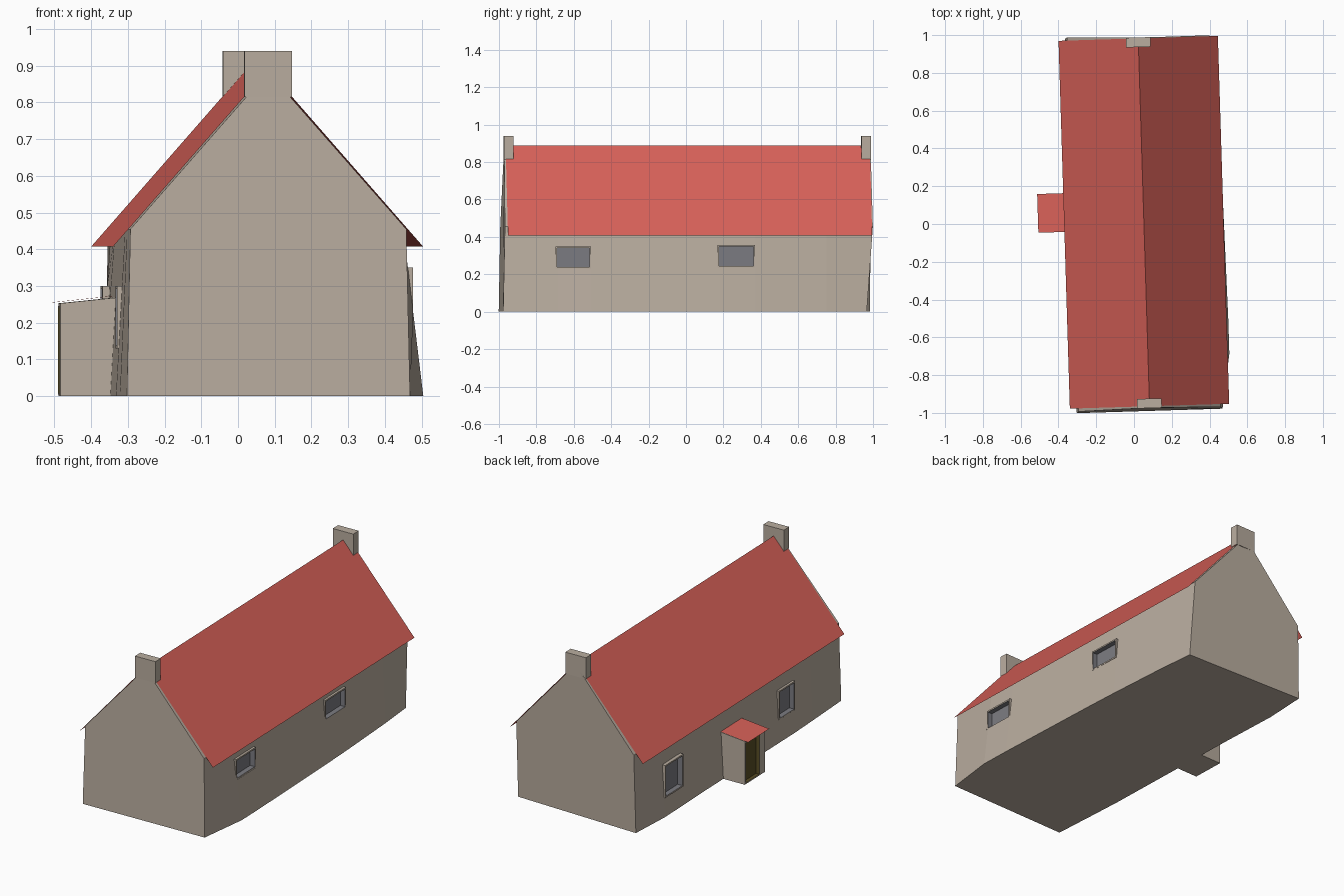
import bpy, bmesh
from math import radians
from mathutils import Matrix

if "Cube" in bpy.data.objects:
    bpy.data.objects.remove(bpy.data.objects["Cube"])

# The whole cottage is turned slightly about z
PLACE = Matrix.Translation((0.0525, 0, 0)) @ Matrix.Rotation(radians(1.76), 4, 'Z')


def material(name, rgb):
    m = bpy.data.materials.new(name)
    m.diffuse_color = (*rgb, 1)
    m.use_nodes = True
    m.node_tree.nodes["Principled BSDF"].inputs["Base Color"].default_value = m.diffuse_color
    return m


STONE = material("stone", (0.49, 0.42, 0.35))
TILE = material("red_tile", (0.69, 0.12, 0.10))
GLASS = material("glass", (0.20, 0.20, 0.22))
WOOD = material("dark_wood", (0.10, 0.075, 0.018))


def make(name, verts, faces, *mats, solid=True):
    me = bpy.data.meshes.new(name)
    me.from_pydata(verts, [], faces)
    if solid:
        bm = bmesh.new()
        bm.from_mesh(me)
        bmesh.ops.recalc_face_normals(bm, faces=bm.faces)
        bm.to_mesh(me)
        bm.free()
    for m in mats:
        me.materials.append(m)
    ob = bpy.data.objects.new(name, me)
    ob.matrix_world = PLACE
    bpy.context.collection.objects.link(ob)
    return ob


def box(name, x, y, z, *mats):
    v = [(a, b, c) for a in x for b in y for c in z]
    f = [(0, 1, 3, 2), (4, 6, 7, 5), (0, 4, 5, 1), (2, 3, 7, 6), (0, 2, 6, 4), (1, 5, 7, 3)]
    return make(name, v, f, *mats)


def opening(name, wall, side, out, y, z, fill, border=0.012, depth=0.03):
    """Cut a recess in the wall and set a framed panel into it."""
    cutter = box("cutter", sorted((side * (out - 0.05), side * (out + 0.1))), y, z)
    cutter.hide_render = True
    mod = wall.modifiers.new("cut", 'BOOLEAN')
    mod.operation, mod.object, mod.solver = 'DIFFERENCE', cutter, 'EXACT'
    bpy.context.view_layer.objects.active = wall
    bpy.ops.object.modifier_apply(modifier=mod.name)
    bpy.data.objects.remove(cutter)

    ob = box(name, sorted((side * (out - 0.05), side * out)), y, z, STONE, fill)
    bm = bmesh.new()
    bm.from_mesh(ob.data)
    face = max(bm.faces, key=lambda f: side * f.calc_center_median().x)
    bmesh.ops.inset_individual(bm, faces=[face], thickness=border)
    face.material_index = 1
    for v in bmesh.ops.extrude_discrete_faces(bm, faces=[face])['faces'][0].verts:
        v.co.x -= side * depth
    bm.to_mesh(ob.data)
    bm.free()
    # close the sides between rim and sunken panel
    return ob


# Uneven stone walls: y station, left bulge, right bulge at the foot
stations = [(-0.99, 0, 0), (-0.70, 0.01, 0.045), (-0.52, 0.015, 0.045), (0.17, 0.015, 0.035),
            (0.36, 0.015, 0.03), (0.74, 0.02, 0.015), (0.975, 0, 0)]
verts = []
for i, (y, bl, br) in enumerate(stations):
    ring = [(-0.386 - bl, y, 0), (-0.376, y, 0.455), (0, y, 0.883), (0.376, y, 0.455), (0.386 + br, y, 0)]
    if i == 0:      # front gable leans in
        lean = (0, 0.008, 0.017, 0.01, 0)
    elif i == 6:    # back gable is twisted
        lean = (0.02, 0.025, 0.012, 0.013, -0.02)
    else:
        lean = (0,) * 5
    verts += [(px, py + d, pz) for (px, py, pz), d in zip(ring, lean)]
faces = [tuple(range(5)), tuple(range(30, 35))]
for i in range(6):
    for k in range(5):
        a, b = i * 5 + k, i * 5 + (k + 1) % 5
        faces.append((a, b, b + 5, a + 5))
walls = make("walls", verts, faces, STONE)

# Windows
windows = [("right_front", 1, 0.402, (-0.71, -0.52), (0.23, 0.35)),
           ("right_back", 1, 0.398, (0.157, 0.358), (0.237, 0.357)),
           ("left_back", -1, 0.405, (0.565, 0.74), (0.11, 0.30)),
           ("left_front", -1, 0.398, (-0.525, -0.37), (0.13, 0.30))]
for n, side, out, y, z in windows:
    opening("window_" + n, walls, side, out, y, z, GLASS)

# Main roof: two thin slopes
f, b = -0.965, 0.983
make("roof", [(-0.422, f, 0.408), (-0.422, b, 0.408), (0, b, 0.89), (0, f, 0.89),
              (0.422, f, 0.408), (0.422, b, 0.408)],
     [(0, 3, 2, 1), (3, 4, 5, 2)], TILE, solid=False)

# Chimneys on both gables
for n, y in (("front", (-0.975, -0.925)), ("back", (0.937, 0.988))):
    box("chimney_" + n, (-0.065, 0.065), y, (0.815, 0.94), STONE)

# Porch with lean-to roof and door
porch = box("porch", (-0.537, -0.37), (-0.025, 0.172), (0, 0.27), STONE)
for v in porch.data.vertices:
    if v.co.z > 0.1 and v.co.x < -0.5:
        v.co.z = 0.253
make("porch_roof", [(-0.56, -0.029, 0.255), (-0.37, -0.029, 0.275),
                    (-0.37, 0.176, 0.275), (-0.56, 0.176, 0.255)],
     [(0, 1, 2, 3)], TILE, solid=False)
opening("door", porch, -1, 0.538, (0.03, 0.168), (0.004, 0.245), WOOD, border=0.006, depth=0.02)
